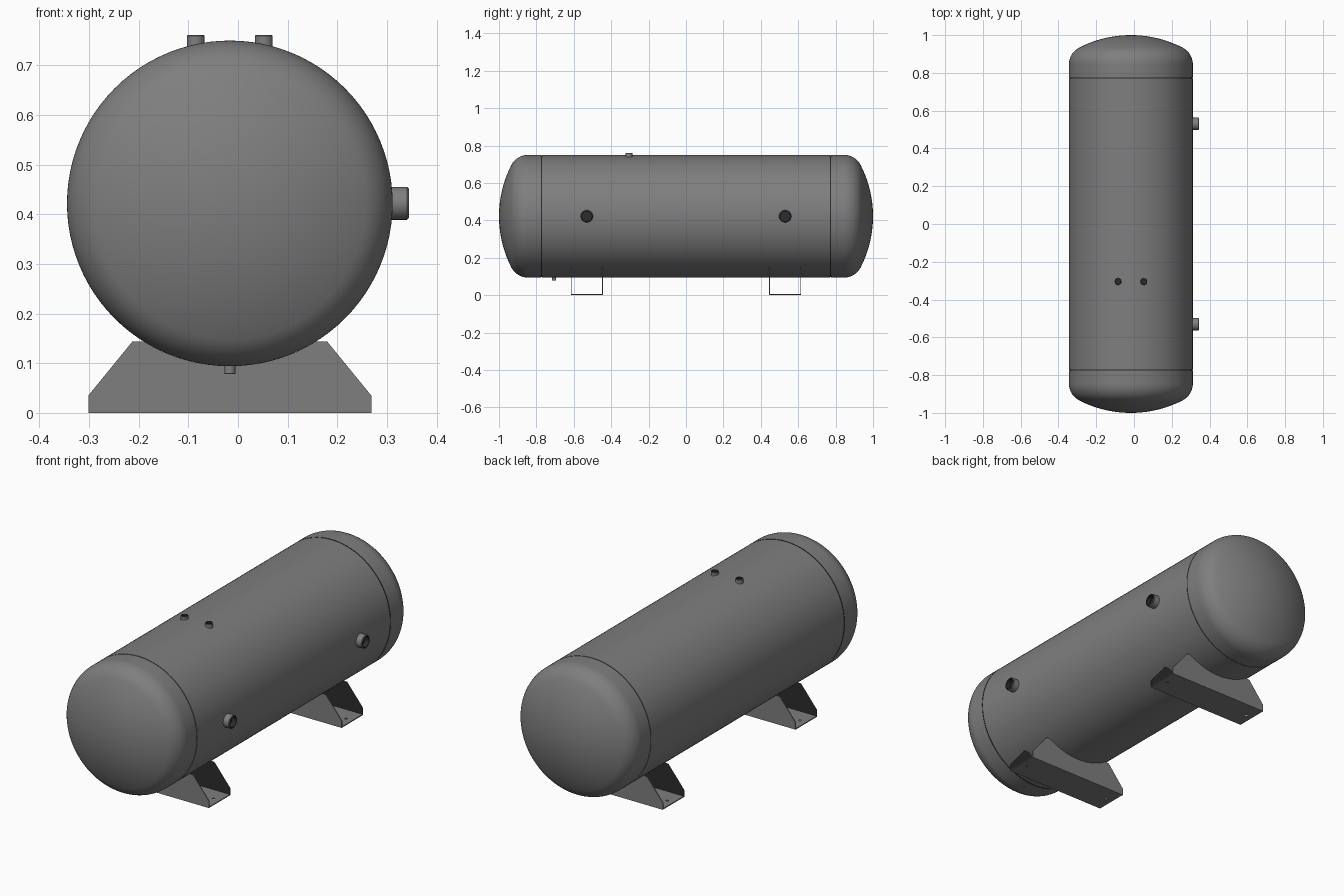
import bpy, bmesh
from math import pi, sin, cos, asin, acos, radians
from mathutils import Vector, Matrix

cube = bpy.data.objects.get("Cube")
if cube:
    bpy.data.objects.remove(cube, do_unlink=True)

CX, CZ, R = -0.0165, 0.422, 0.328      # tank axis and radius


def material(name, value):
    colour = (value, value, value, 1)
    m = bpy.data.materials.new(name)
    m.use_nodes = True
    m.diffuse_color = colour
    m.node_tree.nodes["Principled BSDF"].inputs["Base Color"].default_value = colour
    return m


grey = material("steel grey", 0.21)
dark = material("dark inside", 0.025)


def add_object(name, mesh):
    obj = bpy.data.objects.new(name, mesh)
    bpy.context.collection.objects.link(obj)
    bpy.ops.object.select_all(action='DESELECT')
    obj.select_set(True)
    bpy.context.view_layer.objects.active = obj
    bpy.ops.object.shade_smooth_by_angle(angle=radians(35))


def lathe(name, profile, origin, axis, sides, dark_from=None):
    """Revolve (radius, distance along axis) points; zero radius closes an end.
    Bands from number dark_from onward take the dark colour."""
    bm = bmesh.new()
    turn = Vector(axis).to_track_quat('Z', 'Y').to_matrix().to_4x4()
    place = Matrix.Translation(origin) @ turn
    rings = []
    for r, h in profile:
        n = sides if r > 0 else 1
        rings.append([bm.verts.new(place @ Vector((r * cos(2 * pi * i / sides),
                                                   r * sin(2 * pi * i / sides), h)))
                      for i in range(n)])
    for band, (a, b) in enumerate(zip(rings, rings[1:])):
        for i in range(sides):
            j = (i + 1) % sides
            corners = [a[i % len(a)], a[j % len(a)], b[j % len(b)], b[i % len(b)]]
            face = bm.faces.new(list(dict.fromkeys(corners)))
            face.material_index = int(dark_from is not None and band >= dark_from)
    bmesh.ops.recalc_face_normals(bm, faces=bm.faces)
    mesh = bpy.data.meshes.new(name)
    bm.to_mesh(mesh)
    bm.free()
    mesh.materials.append(grey)
    mesh.materials.append(dark)
    add_object(name, mesh)


def sheet(name, outlines, thickness, matrix, dark_side=0):
    """Flat plate from closed outlines; inner outlines become holes.
    dark_side picks the face (+1 or -1 along the plate normal) painted dark."""
    curve = bpy.data.curves.new(name, 'CURVE')
    curve.dimensions = '2D'
    curve.fill_mode = 'BOTH'
    curve.extrude = thickness / 2
    for pts in outlines:
        spline = curve.splines.new('POLY')
        spline.points.add(len(pts) - 1)
        for p, (x, y) in zip(spline.points, pts):
            p.co = (x, y, 0, 1)
        spline.use_cyclic_u = True
    temp = bpy.data.objects.new(name + " outline", curve)
    bpy.context.collection.objects.link(temp)
    bpy.context.view_layer.update()
    mesh = bpy.data.meshes.new_from_object(temp.evaluated_get(bpy.context.evaluated_depsgraph_get()))
    bpy.data.objects.remove(temp, do_unlink=True)
    mesh.materials.clear()
    mesh.materials.append(grey)
    mesh.materials.append(dark)
    for face in mesh.polygons:
        face.material_index = int(face.center.z * dark_side > thickness * 0.4)
    mesh.transform(matrix)
    add_object(name, mesh)


# Dished head: large crown arc blended into a small knuckle arc
CROWN, KNUCKLE = 0.6, 0.1
tangent = asin((R - KNUCKLE) / (CROWN - KNUCKLE))
head = [(0, 1.0)]
for i in range(1, 11):
    a = tangent * i / 10
    head.append((CROWN * sin(a), 1 - CROWN + CROWN * cos(a)))
knuckle_y = 1 - CROWN + (CROWN - KNUCKLE) * cos(tangent)
for i in range(1, 13):
    a = tangent + (pi / 2 - tangent) * i / 12
    head.append((R - KNUCKLE + KNUCKLE * sin(a), knuckle_y + KNUCKLE * cos(a)))

# Tank ends, each with a fine dark joint groove at its rim
JOINT, GAP = 0.772, 0.0025
groove = R - 0.002
head += [(R, JOINT + GAP), (groove, JOINT + GAP), (groove, JOINT - GAP)]
for side, name in ((-1, "front_head"), (1, "back_head")):
    lathe(name, head, (CX, 0, CZ), (0, side, 0), 96, len(head) - 3)

# Cylindrical shell between the joints
edge = JOINT - GAP
lathe("tank_shell", [(groove, -edge), (R, -edge), (R, edge), (groove, edge)],
      (CX, 0, CZ), (0, 1, 0), 96)


def coupling(name, radius, tip, axis, length, depth):
    """Chamfered pipe socket with a dark mouth and bore, its mouth at tip."""
    c, bore = radius * 0.1, radius * 0.8
    profile = [(radius, -length), (radius, -c), (radius - c, 0), (bore, 0),
               (bore, -depth), (0, -depth)]
    lathe(name, profile, tip, axis, 32, 2)


# Side, top and drain connections
for y, name in ((-0.53, "front_side_port"), (0.53, "back_side_port")):
    coupling(name, 0.033, (0.344, y, CZ), (1, 0, 0), 0.06, 0.026)
for x, name in ((-0.085, "right_top_port"), (0.052, "left_top_port")):
    coupling(name, 0.018, (x, -0.305, 0.761), (0, 0, 1), 0.04, 0.01)
coupling("drain_port", 0.011, (CX, -0.705, 0.078), (0, 0, -1), 0.035, 0.012)

# Saddle feet: open channels with a base plate and two curved flanges, dark inside
HALF, TOP, T = 0.285, 0.144, 0.005
FOOT_Y, FOOT_W = 0.53, 0.172
reach = acos((CZ - TOP) / R)
flange = [(-HALF, T), (HALF, T), (HALF, 0.035), (0.196, TOP)]
for i in range(25):
    a = reach * (1 - i / 12)
    flange.append((R * sin(a), CZ - R * cos(a)))
flange += [(-0.196, TOP), (-HALF, 0.035)]
upright = Matrix.Rotation(pi / 2, 4, 'X')

w = FOOT_W / 2
base = [[(-HALF, -w), (HALF, -w), (HALF, w), (-HALF, w)]]
for hx in (-0.25, 0.25):
    base.append([(hx + 0.007 * cos(pi * i / 8), 0.007 * sin(pi * i / 8)) for i in range(16)])

for side, end in ((-1, "front"), (1, "back")):
    y = side * FOOT_Y
    sheet(end + "_foot_base", base, T, Matrix.Translation((CX, y, T / 2)))
    for s, where in ((-1, "front"), (1, "back")):
        offset = y + s * (FOOT_W - T) / 2
        # The upright plate's normal points to -y, so the inside of a flange lies on side s
        sheet(f"{end}_foot_{where}_flange", [flange], T,
              Matrix.Translation((CX, offset, 0)) @ upright, s)
